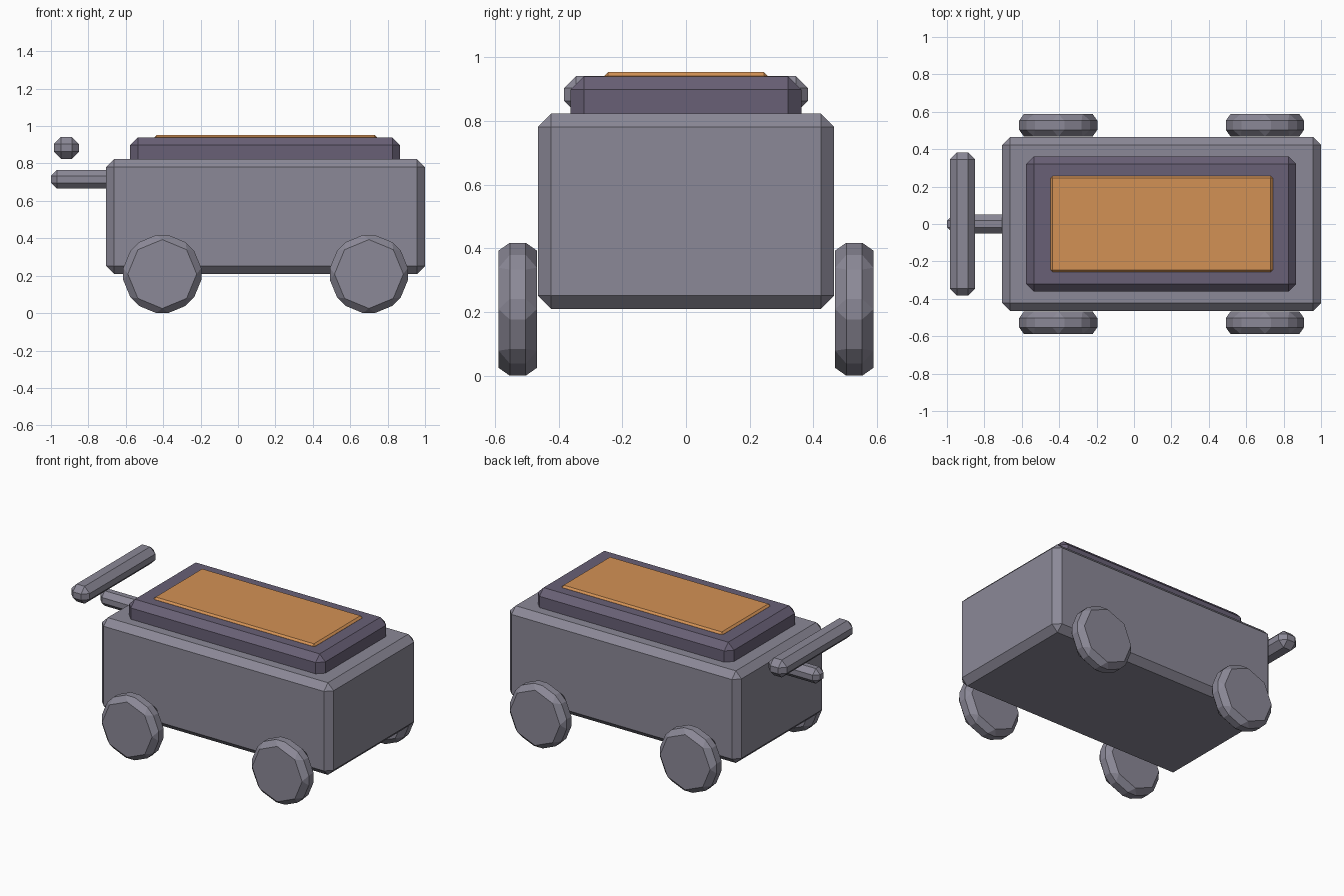
import bpy
import math

cube = bpy.data.objects.get("Cube")
if cube:
    bpy.data.objects.remove(cube, do_unlink=True)


def material(name, rgb):
    m = bpy.data.materials.new(name)
    m.use_nodes = True
    colour = (*rgb, 1)
    m.diffuse_color = colour
    bsdf = next(n for n in m.node_tree.nodes if n.type == 'BSDF_PRINCIPLED')
    bsdf.inputs["Base Color"].default_value = colour
    return m


grey = material("grey", (0.26, 0.25, 0.31))
dark_purple = material("dark purple grey", (0.14, 0.118, 0.18))
orange = material("orange", (0.65, 0.285, 0.09))


def finish(name, mat, bevel):
    """Name the active object, colour it and chamfer every edge."""
    ob = bpy.context.object
    ob.name = ob.data.name = name
    ob.data.materials.append(mat)
    mod = ob.modifiers.new("chamfer", 'BEVEL')
    mod.width = bevel
    mod.segments = 1
    mod.limit_method = 'ANGLE'
    mod.angle_limit = math.radians(30)
    return ob


def box(name, x, half_y, z, mat, bevel):
    """Chamfered box from its x range, half depth and z range."""
    bpy.ops.mesh.primitive_cube_add(size=1, location=(sum(x) / 2, 0, sum(z) / 2))
    ob = bpy.context.object
    size = (x[1] - x[0], 2 * half_y, z[1] - z[0])
    for v in ob.data.vertices:
        v.co = [c * s for c, s in zip(v.co, size)]
    return finish(name, mat, bevel)


# Cart body, raised lid and top panel
box("body", (-0.705, 1.0), 0.465, (0.21, 0.823), grey, 0.042)
box("lid", (-0.577, 0.867), 0.362, (0.74, 0.94), dark_purple, 0.042)
box("top_panel", (-0.447, 0.742), 0.257, (0.91, 0.953), orange, 0.012)

# Push handle: short rod and the crossbar above it
box("handle_rod", (-1.0, -0.6), 0.05, (0.665, 0.765), grey, 0.032)
box("handle_bar", (-0.985, -0.85), 0.383, (0.825, 0.941), grey, 0.038)

# Four chunky eight-sided wheels
for end, x in (("rear", -0.405), ("front", 0.7)):
    for side, y in (("right", -0.528), ("left", 0.528)):
        bpy.ops.mesh.primitive_cylinder_add(
            vertices=8, radius=0.222, depth=0.12,
            location=(x, y, 0.209), rotation=(math.pi / 2, 0, 0))
        finish(f"{end}_{side}_wheel", grey, 0.035)
